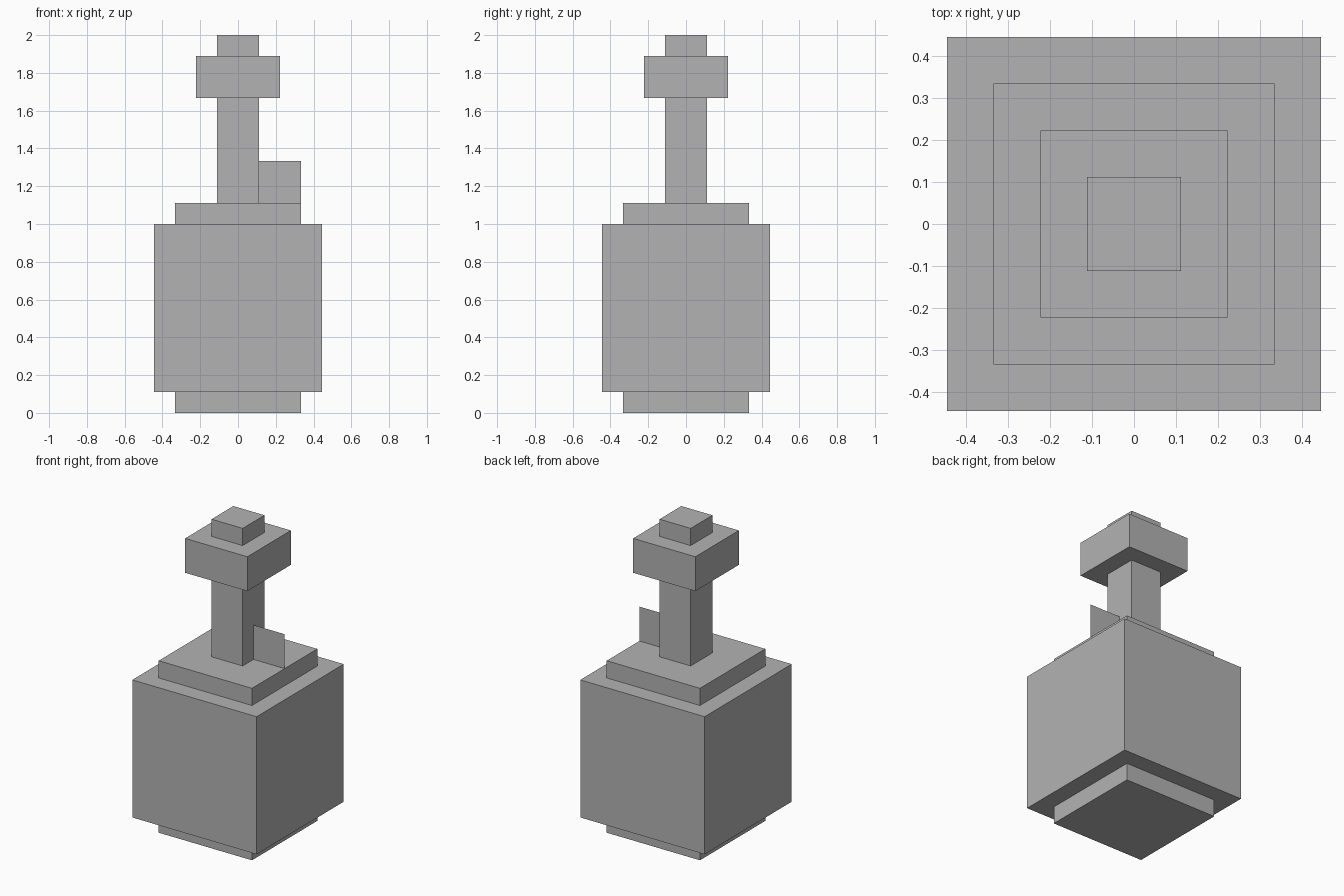
import bpy
import bmesh

old = bpy.data.objects.get("Cube")
if old:
    bpy.data.objects.remove(old, do_unlink=True)

U = 2 / 18  # one block unit

grey = bpy.data.materials.new("plain_grey")
grey.use_nodes = True
colour = (0.45, 0.45, 0.45, 1)
grey.diffuse_color = colour
grey.node_tree.nodes["Principled BSDF"].inputs["Base Color"].default_value = colour


def finish(name, bm):
    mesh = bpy.data.meshes.new(name)
    bm.to_mesh(mesh)
    bm.free()
    mesh.materials.append(grey)
    obj = bpy.data.objects.new(name, mesh)
    bpy.context.collection.objects.link(obj)
    return obj


def block(name, width, bottom, top):
    """Square block centred on the z axis, measured in units."""
    bm = bmesh.new()
    bmesh.ops.create_cube(bm, size=1)
    bmesh.ops.scale(bm, verts=bm.verts, vec=(width * U, width * U, (top - bottom) * U))
    bmesh.ops.translate(bm, verts=bm.verts, vec=(0, 0, (bottom + top) / 2 * U))
    return finish(name, bm)


# Stacked bottle parts, from the foot up
block("foot", 6, 0, 1)
block("body", 8, 1, 9)
block("shoulder", 6, 9, 10)
block("neck", 2, 10, 15)
block("collar", 4, 15, 17)
block("stopper", 2, 17, 18)

# Paper-thin tag standing beside the neck
bm = bmesh.new()
corners = [(1, 10), (3, 10), (3, 12), (1, 12)]
bm.faces.new([bm.verts.new((x * U, 0, z * U)) for x, z in corners])
finish("tag", bm)
